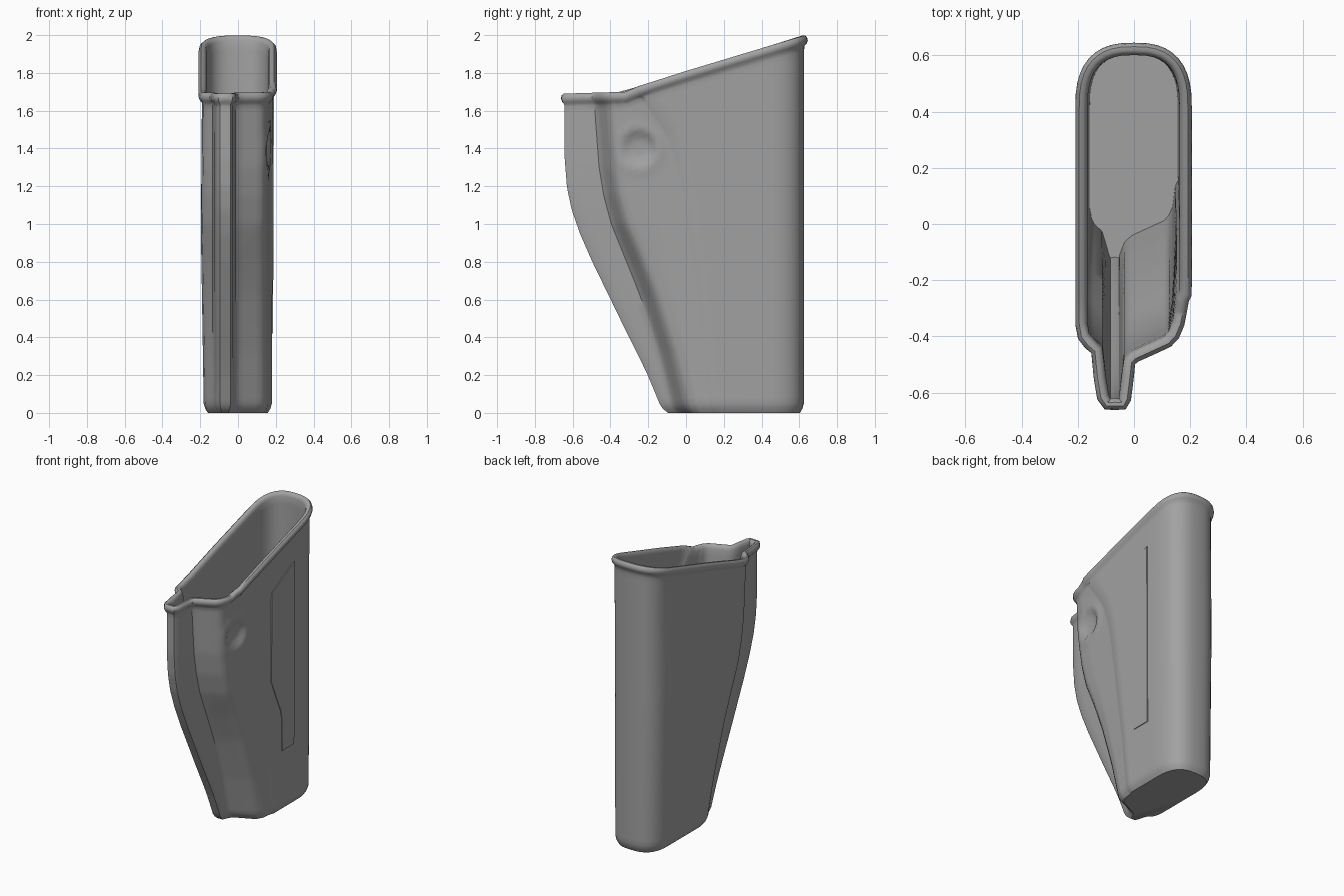
import bpy, bmesh, math
from mathutils import Vector

cube = bpy.data.objects.get("Cube")
if cube:
    bpy.data.objects.remove(cube)

grey = bpy.data.materials.new("matte_grey")
grey.use_nodes = True
grey.diffuse_color = (0.36, 0.36, 0.36, 1)
grey.node_tree.nodes["Principled BSDF"].inputs["Base Color"].default_value = (0.36, 0.36, 0.36, 1)


def interp(table, t):
    if t <= table[0][0]:
        return table[0][1]
    for (a, va), (b, vb) in zip(table, table[1:]):
        if t <= b:
            return va + (vb - va) * (t - a) / (b - a)
    return table[-1][1]


# Side profiles: (height, y), and the sloping mouth: (y, height)
RIDGE = [(0, -.12), (.2, -.205), (.5, -.35), (.8, -.495), (.95, -.56), (1.08, -.605),
         (1.2, -.63), (1.35, -.642), (1.7, -.642)]
STEP = [(0, -.06), (.3, -.14), (.6, -.235), (.8, -.31), (1, -.39), (1.15, -.43),
        (1.3, -.455), (1.7, -.485)]
SEAM = [(0, .145), (.4, .1), (.75, .05), (1.1, 0), (1.25, -.03), (1.4, -.08),
        (1.6, -.2), (1.72, -.27)]
MOUTH = [(-.66, 1.69), (-.32, 1.7), (-.25, 1.73), (0, 1.81), (.63, 2)]
LEFT_WIDTH = [(0, .181), (.9, .196), (1.7, .189)]


def side_x(z):
    return .179 + .004 * z


def section(z):
    """Counter-clockwise outline at one level."""
    f, s, q = (interp(t, z) for t in (RIDGE, STEP, SEAM))
    w, wl = side_x(z), interp(LEFT_WIDTH, z)
    # (x, y, subdivisions up to the next point)
    key = [(-.095, f, 2), (-.04, f, 1), (-.03, f + .02, 3), (-.014, s - .005, 1),
           (.004, s + .012, 4), (.12, s + .065, 1), (.143, s + .09, 3),
           (.16, s + .09 + (q - s - .09) * .3, 12), (w - .01, q - .012, 1),
           (w, q + .008, 8)]
    # Rounded back
    n = 20
    for i in range(n + 1):
        a = math.pi * i / n
        c, d = math.cos(a), math.sin(a)
        x = math.copysign(abs(c) ** .75, c) * (w if c > 0 else wl)
        key.append((x, .41 + .215 * abs(d) ** .75, 8 if i == n else 1))
    key += [(-wl, s + .13, 1), (-wl + .008, s + .085, 1), (-.16, s + .058, 1),
            (-.134, s + .035, 1), (-.124, min(s, f + .1), 2), (-.112, f + .025, 1)]
    pts = []
    for (x, y, k), (x2, y2, _) in zip(key, key[1:] + key[:1]):
        pts += [Vector((x + (x2 - x) * j / k, y + (y2 - y) * j / k)) for j in range(k)]
    return pts


def outset(pts, dist):
    """Move an outline along its corner normals."""
    out = []
    for i, p in enumerate(pts):
        a = (p - pts[i - 1]).normalized()
        b = (pts[(i + 1) % len(pts)] - p).normalized()
        t = (a + b).normalized()
        out.append(p + Vector((t.y, -t.x)) * dist)
    return out


def ring(frac, dist=0, drop=0, dimple=True):
    base = section(frac * 1.7)
    verts = []
    for p, o in zip(base, outset(base, dist)):
        z = frac * interp(MOUTH, p.y) - drop
        x = o.x
        if dimple and x > .1:  # round thumb dimple
            r = math.hypot(p.y + .25, z - 1.4) / .09
            x -= .022 * max(0, 1 - r ** 4) if r < 1 else 0
            x += .006 * math.exp(-((r - 1.25) / .25) ** 2)
        verts.append((x, o.y, max(z, 0)))
    return verts


def finish(name, bm, angle):
    bmesh.ops.recalc_face_normals(bm, faces=bm.faces)
    me = bpy.data.meshes.new(name)
    bm.to_mesh(me)
    bm.free()
    me.materials.append(grey)
    ob = bpy.data.objects.new(name, me)
    bpy.context.collection.objects.link(ob)
    bpy.ops.object.select_all(action='DESELECT')
    ob.select_set(True)
    bpy.context.view_layer.objects.active = ob
    bpy.ops.object.shade_smooth_by_angle(angle=math.radians(angle))
    return ob


# Holster shell: outside, rolled rim, inside and floor in one skin
rows = 56
rings = [[(x, y if y > .3 else y + .006, 0) for x, y, z in ring(0, -.022)],
         ring(.012, -.008), ring(.027)]
rings += [ring(.027 + .933 * i / rows) for i in range(1, rows + 1)]
for dist, drop in ((.003, .055), (.014, .043), (.02, .026), (.016, .009), (.006, 0),
                   (-.008, 0), (-.018, .008), (-.024, .025)):
    rings.append(ring(1, dist, drop, False))
rings += [ring(.96 - .93 * i / 24, -.024, 0, False) for i in range(25)]
bm = bmesh.new()
loops = [[bm.verts.new(v) for v in r] for r in rings]
for lo, hi in zip(loops, loops[1:]):
    for i in range(len(lo)):
        bm.faces.new((lo[i - 1], lo[i], hi[i], hi[i - 1]))
bm.faces.new(loops[0][::-1])
bm.faces.new(loops[-1])
finish("holster_shell", bm, 40)

# Thin side plate
outline = [(.1, .94), (.16, .8), (.205, .7), (.215, .65), (.22, .42), (.35, .42),
           (.35, 1.685), (.335, 1.68), (.11, 1.56), (.1, 1.54)]
bm = bmesh.new()
back = [bm.verts.new((side_x(z * .93) - .003, y, z)) for y, z in outline]
face = bm.faces.new(back)
new = bmesh.ops.extrude_face_region(bm, geom=[face])["geom"]
top = [v for v in new if isinstance(v, bmesh.types.BMVert)]
bmesh.ops.translate(bm, verts=top, vec=(.008, 0, 0))
finish("side_plate", bm, 30)
